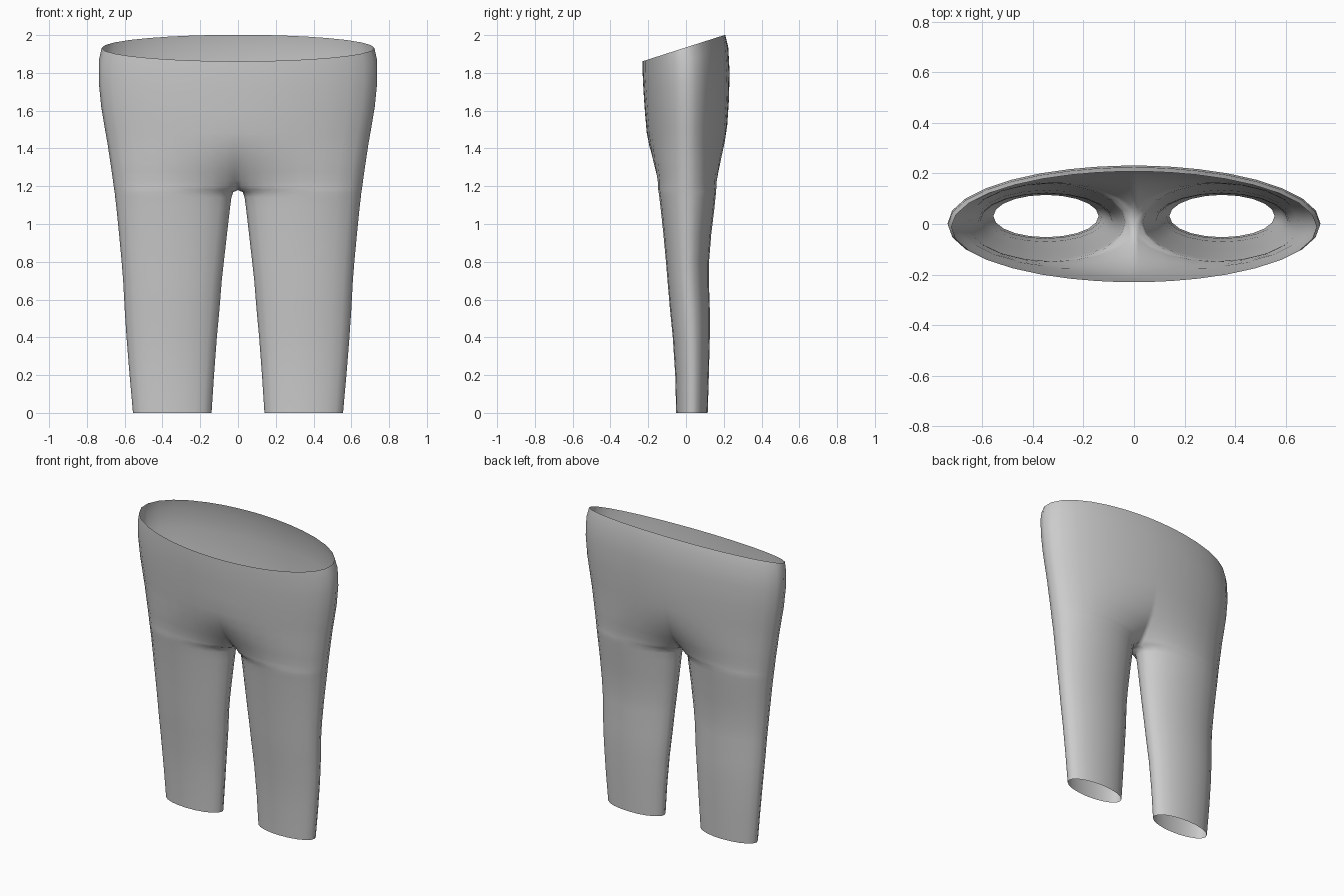
import bpy, bmesh, math

# profile rows: height, inner x, outer x, front y, back y
PROFILE = [
    (0.00, 0.140, 0.556, -0.052, 0.115),
    (0.20, 0.127, 0.574, -0.057, 0.121),
    (0.40, 0.112, 0.590, -0.070, 0.126),
    (0.55, 0.098, 0.600, -0.085, 0.126),
    (0.70, 0.086, 0.608, -0.098, 0.121),
    (0.80, 0.075, 0.616, -0.106, 0.122),
    (0.95, 0.058, 0.630, -0.120, 0.134),
    (1.08, 0.043, 0.643, -0.134, 0.150),
    (1.14, 0.035, 0.650, -0.141, 0.156),
    (1.168, 0.026, 0.653, -0.145, 0.159),
    (1.18, 0.000, 0.655, -0.147, 0.160),
    (1.20, 0.000, 0.658, -0.150, 0.163),
    (1.23, 0.000, 0.662, -0.156, 0.169),
    (1.28, 0.000, 0.669, -0.170, 0.182),
    (1.34, 0.000, 0.678, -0.186, 0.196),
    (1.42, 0.000, 0.690, -0.199, 0.209),
    (1.50, 0.000, 0.704, -0.208, 0.218),
    (1.62, 0.000, 0.724, -0.217, 0.227),
    (1.75, 0.000, 0.737, -0.225, 0.231),
    (1.87, 0.000, 0.736, -0.230, 0.224),
    (1.935, 0.000, 0.722, -0.230, 0.208),
]
CROTCH, HIP, TOP = 1.18, 1.50, 1.935
SEG = 10  # segments along the front and along the back of one leg


def section(z, xi, xo, yf, yb):
    """Half cross-section: inner seam, front, outer side, back, inner seam."""
    s = min(max((z - CROTCH) / (HIP - CROTCH), 0), 1)
    blend = 1 - (1 - s) ** 2            # 0 = leg oval, 1 = half of torso oval
    lean = min(max((z - 1.34) / (TOP - 1.34), 0), 1) * 0.32
    mid = (yf + yb) / 2
    pts = []
    for i in range(2 * SEG + 1):
        a = math.pi * i / SEG
        u = (1 - math.cos(a)) / 2
        leg, torso = 4 * u * (1 - u), 1 - u * u
        f = math.sqrt(max((1 - blend) * leg + blend * torso, 0))
        y = mid + f * ((yf - mid) if i <= SEG else (yb - mid))
        pts.append((xi + (xo - xi) * u, y, z + lean * y))
    return pts


# one half: leg tube flowing into half of the hips, open at hem and waist
bm = bmesh.new()
rows = [[bm.verts.new(p) for p in section(*r)] for r in PROFILE]
for lo, hi in zip(rows, rows[1:]):
    for i in range(2 * SEG):
        bm.faces.new((lo[i], lo[i + 1], hi[i + 1], hi[i]))
bmesh.ops.remove_doubles(bm, verts=bm.verts, dist=0.0005)
bmesh.ops.recalc_face_normals(bm, faces=bm.faces)
# make sure the surface faces outwards
outer = max(bm.faces, key=lambda f: f.calc_center_median().x)
if outer.normal.x < 0:
    bmesh.ops.reverse_faces(bm, faces=bm.faces)
for f in bm.faces:
    f.smooth = True
mesh = bpy.data.meshes.new("trousers")
bm.to_mesh(mesh)
bm.free()

# whole garment by mirroring
trousers = bpy.data.objects.new("trousers", mesh)
bpy.context.collection.objects.link(trousers)
mirror = trousers.modifiers.new("mirror", 'MIRROR')
mirror.use_axis[0] = True
mirror.merge_threshold = 0.001
